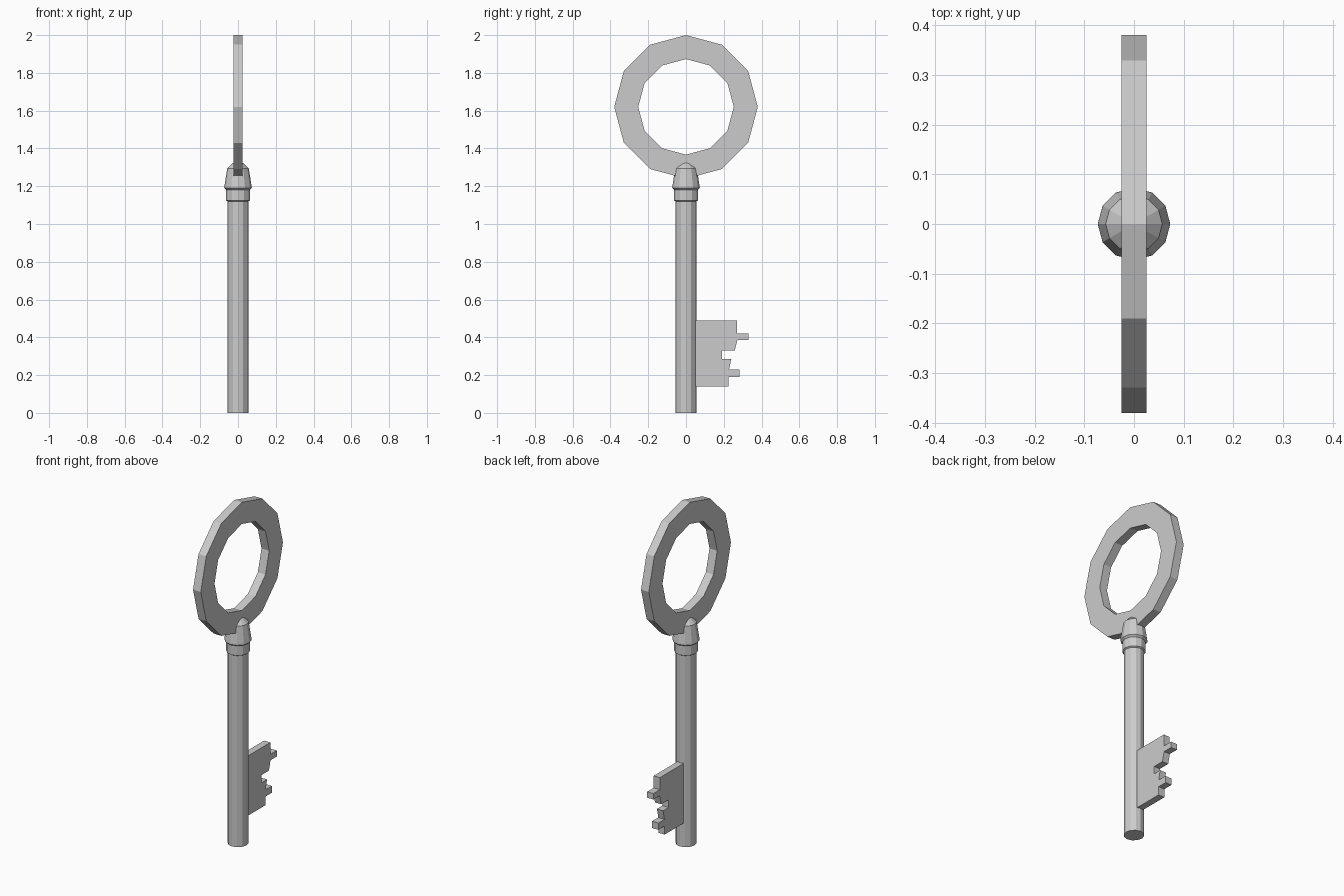
import bpy, bmesh
from math import sin, cos, pi

if "Cube" in bpy.data.objects:
    bpy.data.objects.remove(bpy.data.objects["Cube"])

SIDES = 12


def make_object(name, bm):
    bmesh.ops.recalc_face_normals(bm, faces=bm.faces)
    mesh = bpy.data.meshes.new(name)
    bm.to_mesh(mesh)
    bm.free()
    obj = bpy.data.objects.new(name, mesh)
    bpy.context.collection.objects.link(obj)
    return obj


def lathe(name, profile):
    """Turn (radius, z) points around the z axis and cap both ends."""
    bm = bmesh.new()
    rings = [[bm.verts.new((r * cos(2 * pi * i / SIDES), r * sin(2 * pi * i / SIDES), z))
              for i in range(SIDES)] for r, z in profile]
    for a, b in zip(rings, rings[1:]):
        for i in range(SIDES):
            j = (i + 1) % SIDES
            bm.faces.new((a[i], a[j], b[j], b[i]))
    bm.faces.new(rings[0])
    bm.faces.new(rings[-1])
    return make_object(name, bm)


def flat_ring(name, outer, inner, z, half):
    """Faceted ring in the yz plane with a square section."""
    bm = bmesh.new()
    section = [(outer, -half), (outer, half), (inner, half), (inner, -half)]
    loops = [[bm.verts.new((x, r * sin(2 * pi * i / SIDES), z + r * cos(2 * pi * i / SIDES)))
              for r, x in section] for i in range(SIDES)]
    for i in range(SIDES):
        a, b = loops[i], loops[(i + 1) % SIDES]
        for k in range(4):
            m = (k + 1) % 4
            bm.faces.new((a[k], a[m], b[m], b[k]))
    return make_object(name, bm)


def plate(name, outline, half):
    """Extrude a (y, z) outline along x."""
    bm = bmesh.new()
    face = bm.faces.new([bm.verts.new((-half, y, z)) for y, z in outline])
    ext = bmesh.ops.extrude_face_region(bm, geom=[face])
    verts = [v for v in ext["geom"] if isinstance(v, bmesh.types.BMVert)]
    bmesh.ops.translate(bm, verts=verts, vec=(2 * half, 0, 0))
    return make_object(name, bm)


# Long round shaft
lathe("shaft", [(0.055, 0), (0.055, 1.15)])

# Stepped collar with a domed cap
lathe("collar", [(0.055, 1.12), (0.063, 1.125), (0.063, 1.175), (0.062, 1.18),
                 (0.073, 1.19), (0.072, 1.20), (0.057, 1.295), (0.022, 1.327)])

# Ring-shaped handle
flat_ring("bow_handle", 0.38, 0.253, 1.62, 0.025)

# Toothed bit
plate("bit", [(0.03, 0.49), (0.27, 0.49), (0.27, 0.42), (0.33, 0.42), (0.33, 0.385),
              (0.272, 0.385), (0.258, 0.33), (0.19, 0.33), (0.19, 0.285), (0.24, 0.285),
              (0.228, 0.23), (0.284, 0.23), (0.284, 0.19), (0.226, 0.19), (0.226, 0.14),
              (0.03, 0.14)], 0.02)
